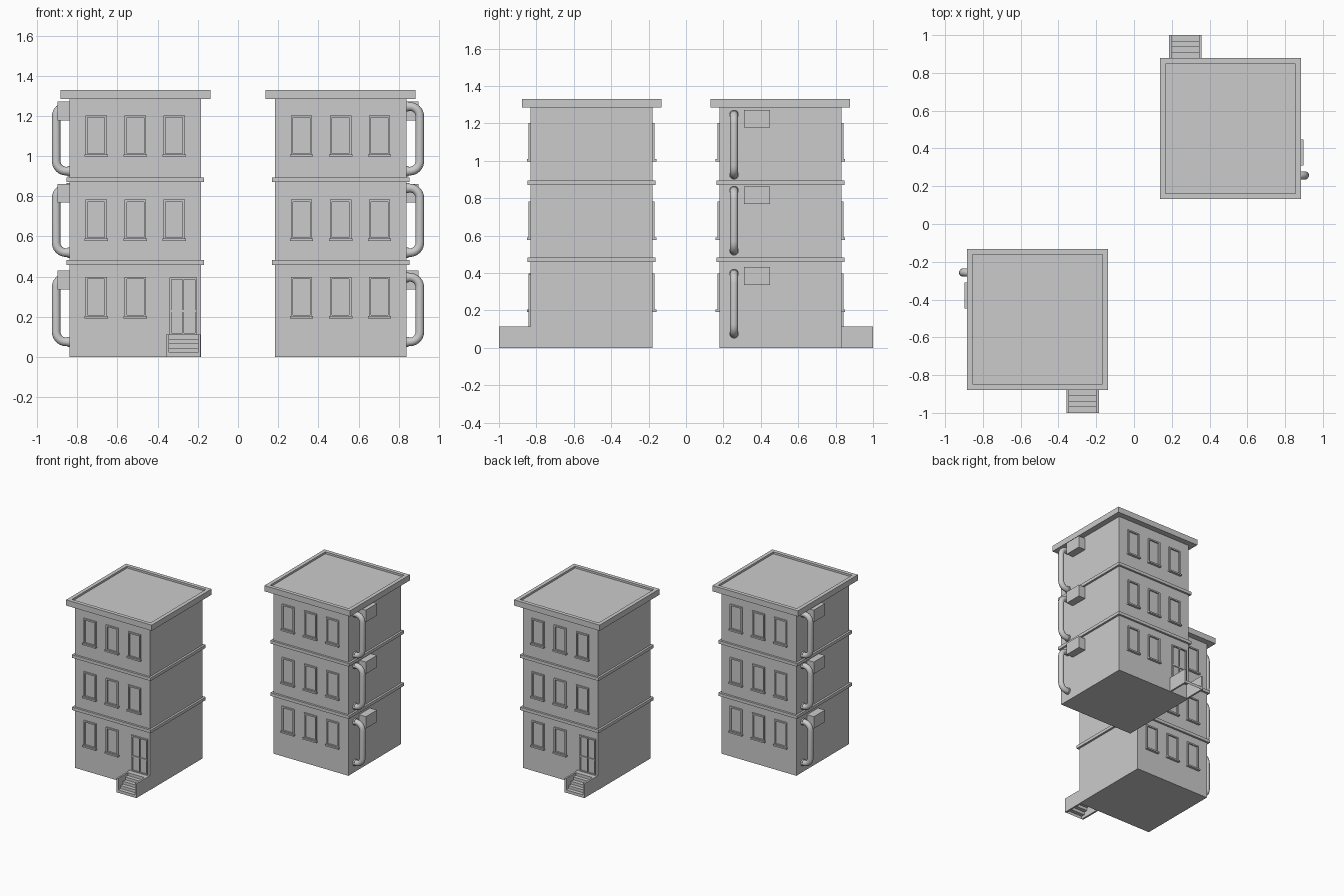
import bpy, bmesh, math
from mathutils import Matrix, Vector

if "Cube" in bpy.data.objects:
    bpy.data.objects.remove(bpy.data.objects["Cube"])

CX, CY, H = -0.511, -0.505, 0.327        # centre and half width of the first tower
FRONT, BACK, LEFT = CY - H, CY + H, CX - H
parts = []


def mesh_object(name, bm):
    bmesh.ops.recalc_face_normals(bm, faces=bm.faces)
    me = bpy.data.meshes.new(name)
    bm.to_mesh(me)
    bm.free()
    ob = bpy.data.objects.new(name, me)
    bpy.context.collection.objects.link(ob)
    parts.append(ob)
    return ob


def add_box(bm, x0, x1, y0, y1, z0, z1):
    m = Matrix.Translation(((x0 + x1) / 2, (y0 + y1) / 2, (z0 + z1) / 2))
    m = m @ Matrix.Diagonal((abs(x1 - x0), abs(y1 - y0), abs(z1 - z0), 1))
    return bmesh.ops.create_cube(bm, size=1, matrix=m)


def boxes(name, *dims):
    bm = bmesh.new()
    for d in dims:
        add_box(bm, *d)
    return mesh_object(name, bm)


def square(h, z0, z1):
    return (CX - h, CX + h, CY - h, CY + h, z0, z1)


def frame(x0, x1, z0, z1, wall, side, t, depth):
    """Four bars around an opening; side is -1 for the front and 1 for the back."""
    ya, yb = wall - side * 0.005, wall + side * depth
    return [(x0, x0 + t, ya, yb, z0, z1), (x1 - t, x1, ya, yb, z0, z1),
            (x0 + t, x1 - t, ya, yb, z1 - t, z1), (x0 + t, x1 - t, ya, yb, z0, z0 + t)]


# walls and floor bands
boxes("walls", square(H, 0, 1.29))
for i, z in enumerate((0.458, 0.87)):
    boxes(f"floor_band_{i}", square(0.343, z, z + 0.024))

# roof slab with a recessed deck
bm = bmesh.new()
add_box(bm, *square(0.373, 1.285, 1.33))
bm.faces.ensure_lookup_table()
top = max(bm.faces, key=lambda f: f.calc_center_median().z)
bmesh.ops.inset_region(bm, faces=[top], thickness=0.042)
deck = bmesh.ops.extrude_face_region(bm, geom=[top])
bmesh.ops.translate(bm, vec=(0, 0, -0.015), verts=[v for v in deck["geom"] if isinstance(v, bmesh.types.BMVert)])
if top.is_valid:
    bm.faces.remove(top)
mesh_object("roof", bm)

# windows with frames and sills, front and back
for floor, z in enumerate((0.198, 0.583, 1.003)):
    for wall, side, label in ((FRONT, -1, "front"), (BACK, 1, "back")):
        for col, dx in enumerate((-0.195, 0, 0.193)):
            if floor == 0 and label == "front" and col == 2:
                continue                  # the door takes this bay
            x = CX + dx * -side
            dims = frame(x - 0.053, x + 0.053, z, z + 0.2, wall, side, 0.011, 0.01)
            dims.append((x - 0.058, x + 0.058, wall - side * 0.005, wall + side * 0.019, z - 0.006, z + 0.006))
            boxes(f"window_{label}_{floor}_{col}", *dims)

# double door: frame, centre bar and panels
dx0, dx1, dz0, dz1 = -0.342, -0.204, 0.11, 0.395
mid = (dx0 + dx1) / 2
door = frame(dx0, dx1, dz0, dz1, FRONT, -1, 0.01, 0.01)
door.append((mid - 0.004, mid + 0.004, FRONT + 0.005, FRONT - 0.008, dz0, dz1))
door.append((dx0, dx1, FRONT + 0.005, FRONT - 0.007, 0.225, 0.235))
boxes("door", *door)

# entrance stairs: two cheek walls and an open-bottomed flight of steps
sx0, sx1, top_z, n = -0.358, -0.186, 0.113, 5
boxes("stair_walls", (sx0, sx0 + 0.014, -1, FRONT, 0, top_z), (sx1 - 0.014, sx1, -1, FRONT, 0, top_z))
profile = [(-1, 0)]
for i in range(n):
    z = top_z * (i + 1) / n
    profile += [(-1 + 0.03 * i, z), (-1 + 0.03 * (i + 1) if i < n - 1 else FRONT, z)]
bm = bmesh.new()
rows = [[bm.verts.new((x, y, z)) for y, z in profile] for x in (sx0 + 0.014, sx1 - 0.014)]
for i in range(len(profile) - 1):
    bm.faces.new((rows[0][i], rows[1][i], rows[1][i + 1], rows[0][i + 1]))
mesh_object("steps", bm)


def bent_pipe(name, z0, z1, y, r, bend):
    """Tube leaving the wall, bending up, and bending back into the wall."""
    xo, xi, path = LEFT - 0.067, LEFT + 0.01, []
    path.append((xi, z0))
    for k in range(7):
        a = math.radians(15 * k)
        path.append((xo + bend - bend * math.sin(a), z0 + bend - bend * math.cos(a)))
    for k in range(7):
        a = math.radians(15 * k)
        path.append((xo + bend - bend * math.cos(a), z1 - bend + bend * math.sin(a)))
    path.append((xi, z1))
    pts = [Vector((x, y, z)) for x, z in path]
    bm, sides, rings = bmesh.new(), 16, []
    for i, p in enumerate(pts):
        t = (pts[min(i + 1, len(pts) - 1)] - pts[max(i - 1, 0)]).normalized()
        u, v = Vector((0, 1, 0)), t.cross(Vector((0, 1, 0)))
        rings.append([bm.verts.new(p + r * (math.cos(a) * u + math.sin(a) * v))
                      for a in (2 * math.pi * s / sides for s in range(sides))])
    for a, b in zip(rings, rings[1:]):
        for s in range(sides):
            bm.faces.new((a[s], a[s - 1], b[s - 1], b[s]))
    # wall flanges
    for z in (z0, z1):
        m = Matrix.Translation((LEFT - 0.004, y, z)) @ Matrix.Rotation(math.pi / 2, 4, 'Y')
        bmesh.ops.create_cone(bm, cap_ends=True, segments=sides, radius1=r + 0.004,
                              radius2=r + 0.004, depth=0.012, matrix=m)
    ob = mesh_object(name, bm)
    for f in ob.data.polygons:
        f.use_smooth = len(f.vertices) == 4
    ob.data.set_sharp_from_angle(angle=math.radians(40))


# drain pipes and air conditioner boxes on the side wall
for i, (zp, za) in enumerate(((0.075, 0.337), (0.519, 0.768), (0.925, 1.177))):
    bent_pipe(f"drain_pipe_{i}", zp, zp + 0.322, -0.257, 0.0215, 0.05)
    boxes(f"air_conditioner_{i}", (LEFT - 0.06, LEFT + 0.005, -0.448, -0.31, za, za + 0.094))

# second tower: the same parts turned half a circle about the origin
for ob in list(parts):
    twin = ob.copy()
    twin.name = "second_" + ob.name
    twin.matrix_world = Matrix.Rotation(math.pi, 4, 'Z')
    bpy.context.collection.objects.link(twin)
